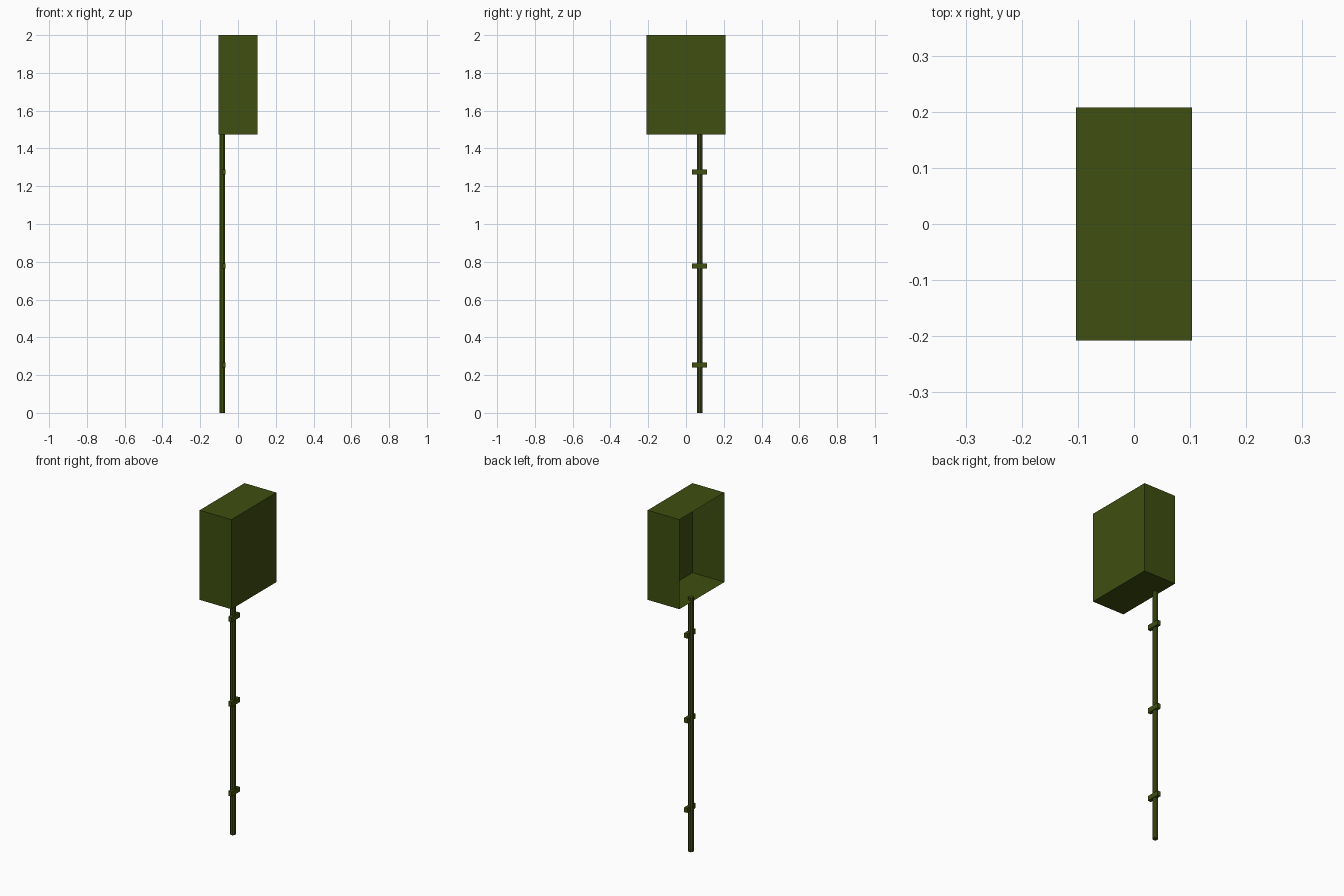
import bpy
import bmesh
from mathutils import Matrix, Vector

cube = bpy.data.objects.get("Cube")
if cube:
    bpy.data.objects.remove(cube, do_unlink=True)

# Single olive paint
OLIVE = (0.05, 0.077, 0.005, 1.0)
paint = bpy.data.materials.new("olive_green")
paint.use_nodes = True
paint.diffuse_color = OLIVE
bsdf = paint.node_tree.nodes["Principled BSDF"]
bsdf.inputs["Base Color"].default_value = OLIVE
bsdf.inputs["Roughness"].default_value = 0.8


def add_object(name, bm):
    mesh = bpy.data.meshes.new(name)
    bm.to_mesh(mesh)
    bm.free()
    mesh.materials.append(paint)
    obj = bpy.data.objects.new(name, mesh)
    bpy.context.collection.objects.link(obj)
    return obj


def make_box(name, low, high, open_side=None):
    """Box between two corners, optionally without the face on one side."""
    low, high = Vector(low), Vector(high)
    bm = bmesh.new()
    place = Matrix.Translation((low + high) / 2) @ Matrix.Diagonal((*(high - low), 1))
    bmesh.ops.create_cube(bm, size=1, matrix=place)
    if open_side:
        bm.normal_update()
        gone = [f for f in bm.faces if f.normal.dot(Vector(open_side)) > 0.9]
        bmesh.ops.delete(bm, geom=gone, context="FACES_ONLY")
    return add_object(name, bm)


# Thin sheet housing, open on one broad side
make_box("housing", (-0.103, -0.208, 1.475), (0.103, 0.208, 2.0), (-1, 0, 0))

# Slender post standing under the open edge of the housing
POST_X, POST_Y, POST_TOP = -0.083, 0.072, 1.49
bm = bmesh.new()
bmesh.ops.create_cone(bm, cap_ends=True, segments=8, radius1=0.0152, radius2=0.0152,
                      depth=POST_TOP,
                      matrix=Matrix.Translation((POST_X, POST_Y, POST_TOP / 2))
                      @ Matrix.Rotation(0.3927, 4, "Z"))
add_object("post", bm)

# Short cross brackets along the post
for level, z in zip(("lower", "middle", "upper"), (0.253, 0.778, 1.275)):
    make_box(level + "_bracket", (POST_X - 0.003, POST_Y - 0.039, z - 0.014),
             (POST_X + 0.017, POST_Y + 0.039, z + 0.014))
